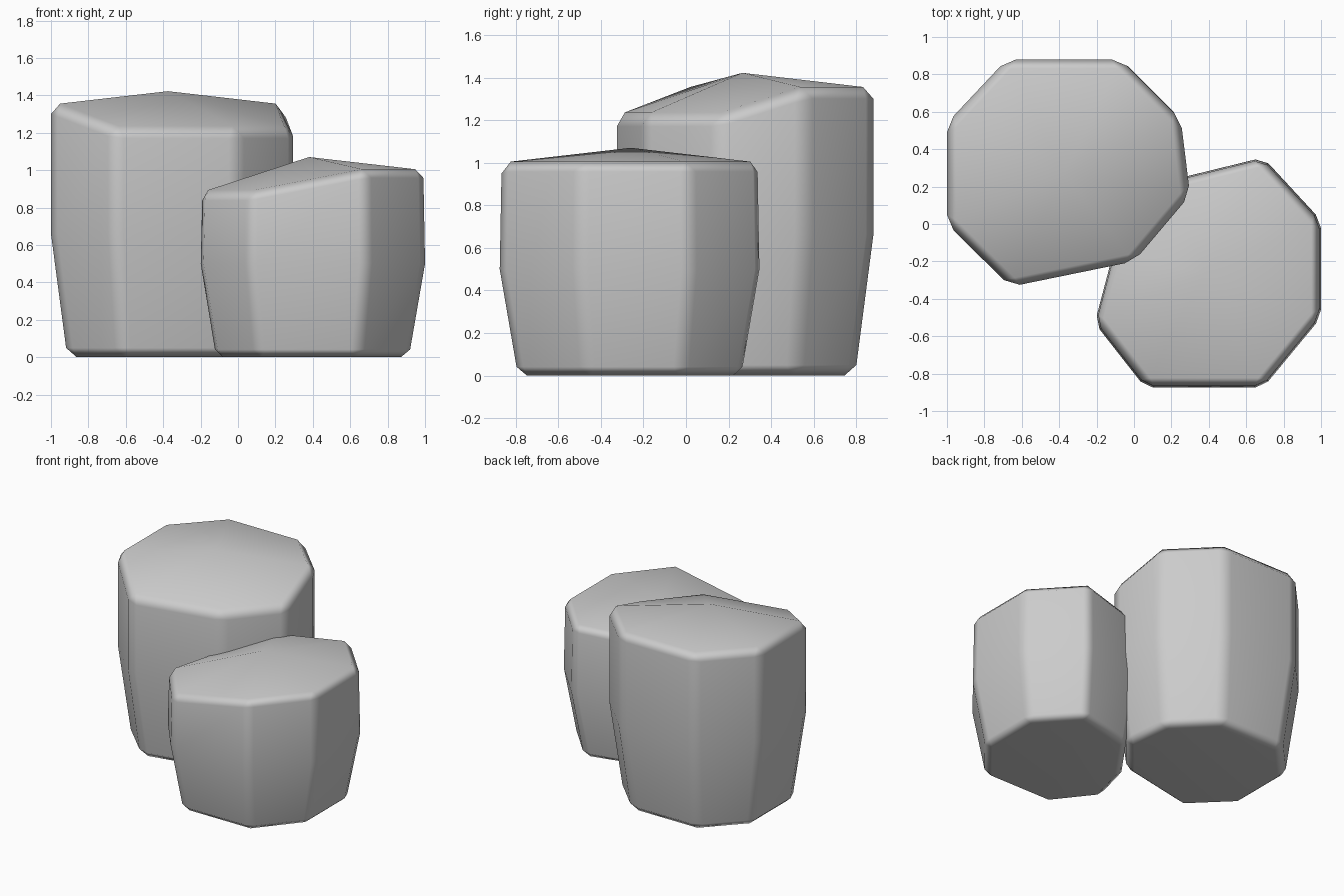
import bpy
import bmesh

if "Cube" in bpy.data.objects:
    bpy.data.objects.remove(bpy.data.objects["Cube"])


def rock(name, centre, outline, heights, mid_z, peak_z, top_scale, bevel):
    """Eight-sided boulder: narrowed base, widest belt, uneven shoulder, low peak."""
    cx, cy = centre
    bm = bmesh.new()

    def ring(scale, zs):
        return [bm.verts.new((cx + x * scale, cy + y * scale, z))
                for (x, y), z in zip(outline, zs)]

    n = len(outline)
    base = ring(0.86, [0] * n)
    belt = ring(1.0, [mid_z] * n)
    shoulder = ring(top_scale, heights)
    peak = bm.verts.new((cx, cy, peak_z))

    bm.faces.new(base[::-1])
    for i in range(n):
        j = (i + 1) % n
        for low, high in ((base, belt), (belt, shoulder)):
            bm.faces.new((low[i], low[j], high[j], high[i]))
        bm.faces.new((shoulder[i], shoulder[j], peak))
    bmesh.ops.recalc_face_normals(bm, faces=bm.faces)
    for f in bm.faces:
        f.smooth = True

    mesh = bpy.data.meshes.new(name)
    bm.to_mesh(mesh)
    bm.free()
    obj = bpy.data.objects.new(name, mesh)
    bpy.context.collection.objects.link(obj)

    # Worn edges: only the strong corners are chamfered
    mod = obj.modifiers.new("worn_edges", 'BEVEL')
    mod.width = bevel
    mod.segments = 1
    mod.limit_method = 'ANGLE'
    mod.angle_limit = 0.52
    obj.modifiers.new("soft_shading", 'WEIGHTED_NORMAL')
    return obj


# Tall rock at the back left, its front shoulder sloping down
rock("tall_rock", (-0.375, 0.265),
     [(-0.625, -0.265), (-0.285, -0.60), (0.375, -0.465), (0.675, -0.11),
      (0.625, 0.295), (0.305, 0.615), (-0.305, 0.615), (-0.625, 0.275)],
     [1.35, 1.22, 1.22, 1.22, 1.35, 1.35, 1.35, 1.35],
     mid_z=0.66, peak_z=1.422, top_scale=1.0, bevel=0.05)

# Short rock at the front right, its left shoulder sloping down
rock("short_rock", (0.38, -0.26),
     [(-0.32, -0.615), (0.31, -0.615), (0.62, -0.24), (0.62, 0.28),
      (0.31, 0.615), (-0.20, 0.49), (-0.50, 0.07), (-0.59, -0.27)],
     [0.88, 1.0, 1.0, 1.0, 1.0, 0.97, 0.88, 0.88],
     mid_z=0.50, peak_z=1.07, top_scale=0.985, bevel=0.042)
